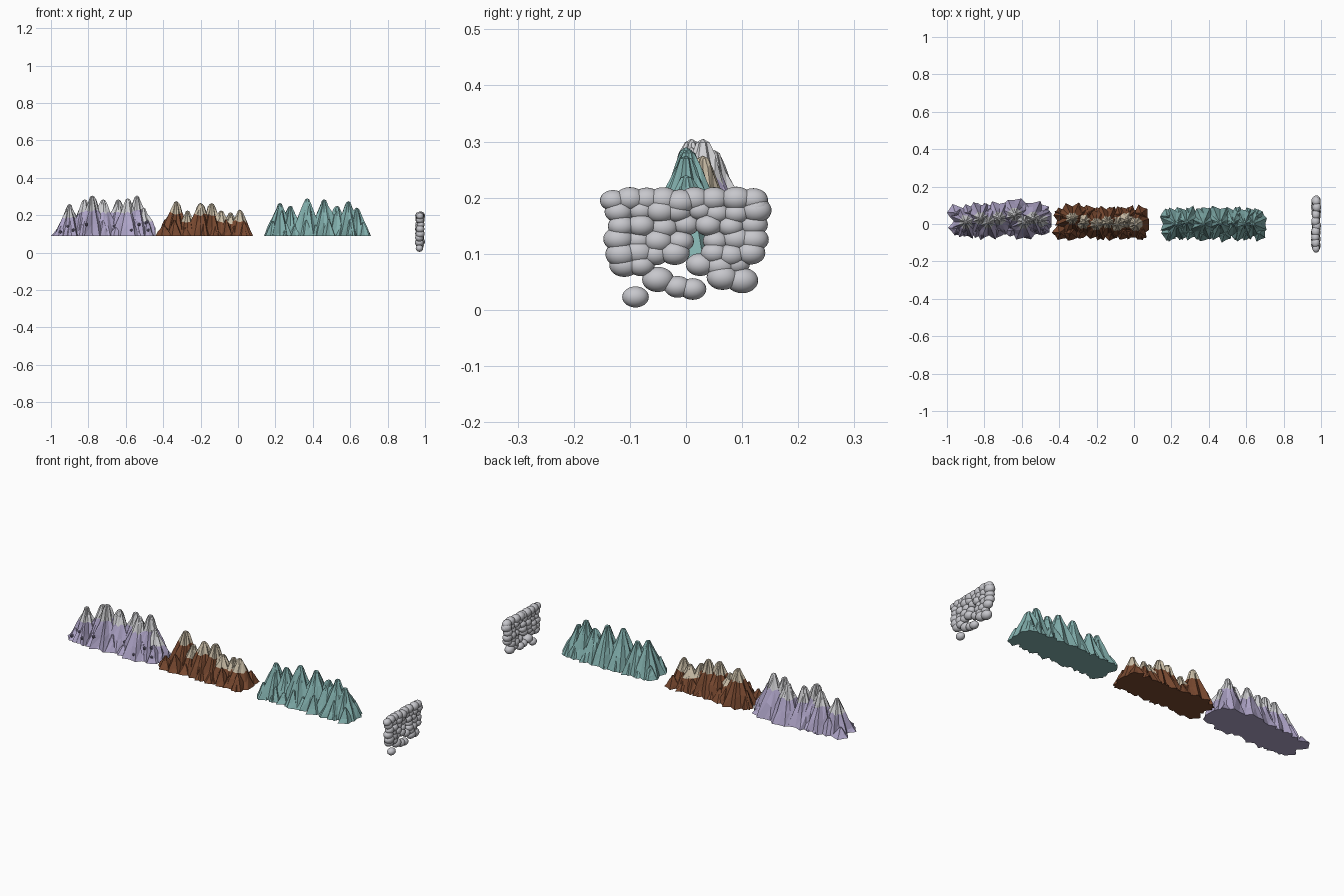
import bpy, bmesh, math, random
from mathutils import Matrix, Vector
from mathutils.bvhtree import BVHTree

random.seed(7)
BASE = 0.09
cube = bpy.data.objects.get("Cube")
if cube:
    bpy.data.objects.remove(cube)


def material(name, rgb):
    linear = [((c + 0.055) / 1.055) ** 2.4 for c in rgb] + [1]
    mat = bpy.data.materials.new(name)
    mat.use_nodes = True
    mat.diffuse_color = linear
    mat.node_tree.nodes["Principled BSDF"].inputs["Base Color"].default_value = linear
    return mat


lilac = material("lilac rock", (0.69, 0.65, 0.79))
dark_lilac = material("dark lilac stone", (0.46, 0.43, 0.54))
snow = material("grey snow", (0.82, 0.82, 0.83))
brown = material("brown rock", (0.48, 0.29, 0.19))
cream = material("cream snow", (0.80, 0.75, 0.66))
teal = material("teal rock", (0.51, 0.69, 0.68))
pale = material("pale grey", (0.78, 0.78, 0.80))


def finish(bm, name, mats):
    mesh = bpy.data.meshes.new(name)
    bm.to_mesh(mesh)
    bm.free()
    for mat in mats:
        mesh.materials.append(mat)
    obj = bpy.data.objects.new(name, mesh)
    bpy.context.collection.objects.link(obj)
    return obj


def add_peak(bm, x, y, top, rx, ry, limits, snow_depth, sides=16):
    """Steep cone with alternating ridges and gullies, capped by snow."""
    height = top - BASE
    line = 1 - snow_depth / height if snow_depth else 0.6
    line = max(line, 0.4)
    ridge = [random.uniform(0.98, 1.16) if i % 2 else random.uniform(0.74, 0.92)
             for i in range(sides)]
    levels = [(0, 1), (line * 0.5, 0.71), (line, 1.04 - line),
              (line + (1 - line) * 0.6, 0.23), (0.97, 0.12)]
    rings = []
    for k, (t, r) in enumerate(levels):
        ring = []
        for i in range(sides):
            a = math.tau * i / sides
            f = r * ridge[i] * random.uniform(0.94, 1.06)
            px = x + rx * f * math.cos(a)
            px = min(max(px, limits[0]), limits[1])
            jag = random.uniform(-0.05, 0.05) if k in (1, 2, 3) else 0
            ring.append(bm.verts.new((px, y + ry * f * math.sin(a),
                                      BASE + height * (t + jag))))
        rings.append(ring)
    tip = bm.verts.new((x, y, top))
    bm.faces.new(rings[0][::-1])
    for k in range(len(rings) - 1):
        lower, upper = rings[k], rings[k + 1]
        for i in range(sides):
            j = (i + 1) % sides
            for tri in ((lower[i], lower[j], upper[j]), (lower[i], upper[j], upper[i])):
                face = bm.faces.new(tri)
                face.material_index = 1 if snow_depth and k >= 2 else 0
    for i in range(sides):
        face = bm.faces.new((rings[-1][i], rings[-1][(i + 1) % sides], tip))
        face.material_index = 1 if snow_depth else 0


def mountain_range(name, mats, lo, hi, peaks, snow_depth, mid_y, stones=()):
    bm = bmesh.new()
    # Main summits
    for x, top, y in peaks:
        r = 0.052 + 0.2 * (top - BASE)
        add_peak(bm, x, y, top, r, r * 0.98, (lo, hi), snow_depth)
    # Low spurs along both long sides
    count = 9
    for side in (-1, 1):
        for i in range(count):
            x = lo + (hi - lo) * (i + 0.75 + random.uniform(-0.2, 0.2)) / (count + 0.5)
            add_peak(bm, x, mid_y + side * random.uniform(0.04, 0.055),
                     random.uniform(0.13, 0.18), 0.04, 0.042, (lo, hi), 0, 10)
    # Small stones resting on the front slope
    tree = BVHTree.FromBMesh(bm)
    for x, z in stones:
        hit = tree.ray_cast(Vector((x, -1, z)), Vector((0, 1, 0)))[0]
        if hit:
            made = bmesh.ops.create_icosphere(
                bm, subdivisions=1, radius=random.uniform(0.007, 0.011),
                matrix=Matrix.Translation(hit))
            for vert in made["verts"]:
                for face in vert.link_faces:
                    face.material_index = 2
    return finish(bm, name, mats)


# Left, middle and right ranges: peaks are (x, summit height, y)
mountain_range("lilac_mountains", [lilac, snow, dark_lilac], -1.0, -0.44, [
    (-0.90, 0.26, 0.01), (-0.82, 0.285, 0.03), (-0.78, 0.305, 0.01),
    (-0.72, 0.285, 0.03), (-0.64, 0.285, 0.05), (-0.59, 0.29, 0.01),
    (-0.54, 0.305, 0.03), (-0.505, 0.24, 0.02)], 0.075, 0.02,
    [(-0.95, 0.11), (-0.91, 0.14), (-0.88, 0.12), (-0.81, 0.15), (-0.66, 0.14),
     (-0.57, 0.12), (-0.53, 0.15), (-0.49, 0.16), (-0.48, 0.12)])
mountain_range("brown_mountains", [brown, cream], -0.44, 0.08, [
    (-0.33, 0.275, 0.03), (-0.27, 0.225, 0.01), (-0.20, 0.265, 0.0),
    (-0.14, 0.265, 0.01), (-0.09, 0.225, 0.0), (-0.04, 0.215, 0.02),
    (0.01, 0.23, 0.0)], 0.062, 0.005)
mountain_range("teal_mountains", [teal], 0.14, 0.71, [
    (0.225, 0.265, 0.0), (0.28, 0.25, 0.01), (0.37, 0.29, 0.0),
    (0.46, 0.285, 0.005), (0.53, 0.25, 0.01), (0.59, 0.275, 0.0),
    (0.635, 0.24, 0.0)], 0, 0.0)

# Upright cluster of puffs: height of each row, then the y positions along it
rows = {
    0.195: (-0.13, -0.10, -0.07, -0.04, -0.01, 0.015, 0.05, 0.09, 0.12),
    0.175: (-0.12, -0.08, -0.045, -0.015, 0.025, 0.055, 0.09, 0.125),
    0.15: (-0.115, -0.08, -0.04, 0.0, 0.04, 0.08, 0.12),
    0.125: (-0.12, -0.085, -0.05, -0.01, 0.053, 0.09, 0.12),
    0.10: (-0.115, -0.085, -0.055, -0.02, 0.05, 0.08, 0.115),
    0.08: (-0.11, -0.08, 0.025, 0.06, 0.09),
    0.055: (-0.05, 0.065, 0.10),
    0.04: (0.012, -0.015),
    0.024: (-0.09,),
}
bm = bmesh.new()
for z, ys in rows.items():
    for y in ys:
        r = random.uniform(0.019, 0.024)
        where = Vector((0.973 + random.uniform(-0.004, 0.004), y,
                        z + random.uniform(-0.003, 0.003)))
        bmesh.ops.create_uvsphere(
            bm, u_segments=20, v_segments=12, radius=r,
            matrix=Matrix.Translation(where) @ Matrix.Diagonal((1, 1.2, 0.95, 1)))
# Largest puff at the upper right corner
bmesh.ops.create_uvsphere(bm, u_segments=20, v_segments=12, radius=0.025,
                          matrix=Matrix.Translation((0.973, 0.125, 0.18)))
for face in bm.faces:
    face.smooth = True
finish(bm, "puff_cluster", [pale])
